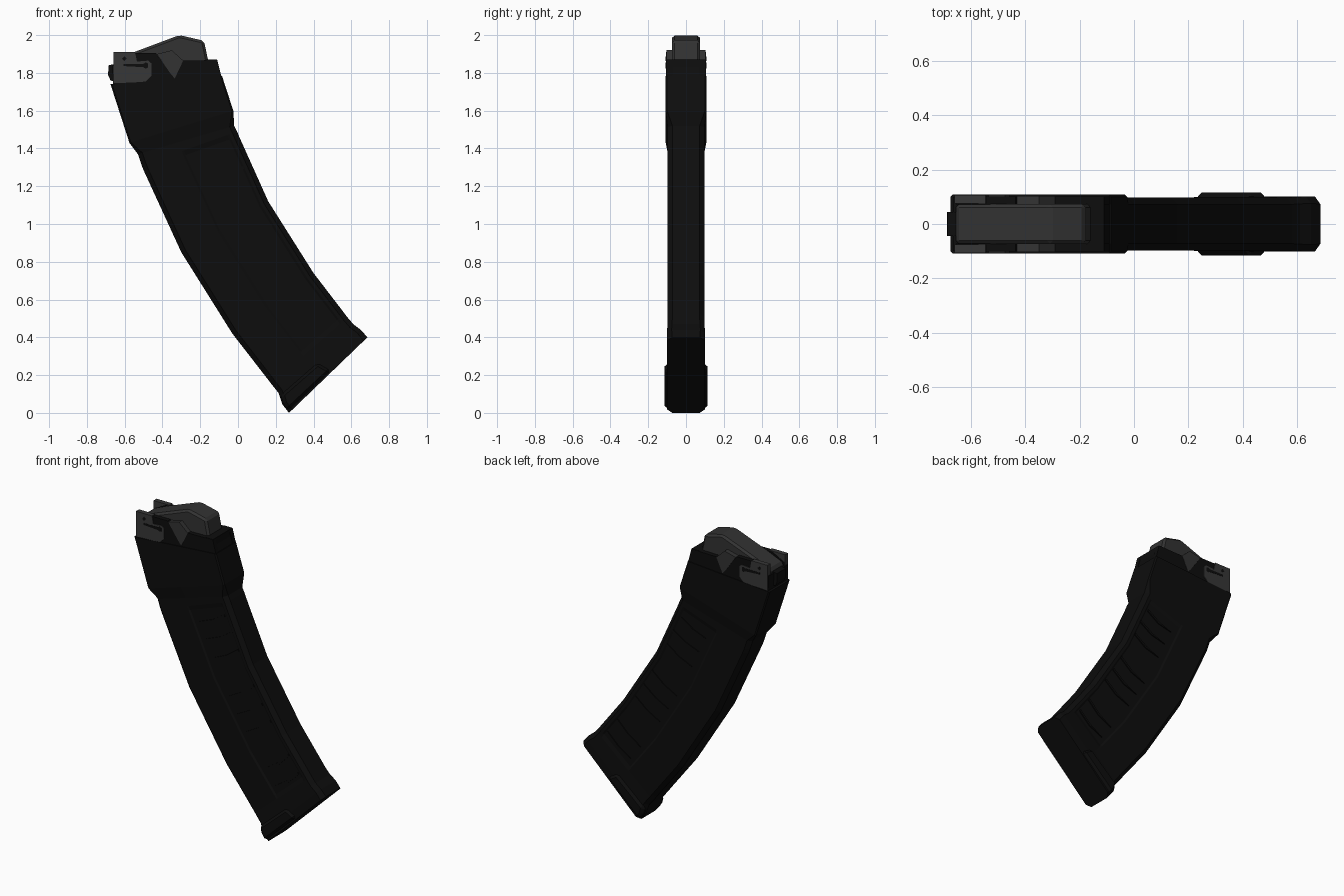
import bpy, bmesh
from mathutils import Vector


def material(name, v):
    m = bpy.data.materials.new(name)
    m.diffuse_color = (v, v, v, 1)
    return m


BLACK = material("black polymer", 0.004)
STEEL = material("grey steel", 0.038)
GREY = material("dark grey polymer", 0.032)


def finish(name, bm, mat, bevel=0):
    bmesh.ops.recalc_face_normals(bm, faces=bm.faces)
    me = bpy.data.meshes.new(name)
    bm.to_mesh(me)
    bm.free()
    me.materials.append(mat)
    ob = bpy.data.objects.new(name, me)
    bpy.context.collection.objects.link(ob)
    if bevel:
        b = ob.modifiers.new("bevel", "BEVEL")
        b.width, b.segments, b.limit_method = bevel, 1, "ANGLE"
    return ob


def prism(name, profile, y0, y1, mat, bevel=0, mirror=False):
    """Extrude an x-z profile from y0 to y1."""
    bm = bmesh.new()
    a = [bm.verts.new((x, y0, z)) for x, z in profile]
    b = [bm.verts.new((x, y1, z)) for x, z in profile]
    bm.faces.new(a)
    bm.faces.new(b[::-1])
    n = len(a)
    for i in range(n):
        j = (i + 1) % n
        bm.faces.new((a[i], a[j], b[j], b[i]))
    ob = finish(name, bm, mat, bevel)
    if mirror:
        ob.modifiers.new("mirror", "MIRROR").use_axis = (False, True, False)
    return ob


def loft(name, stations, mat):
    """Join cross-sections: left point, right point, half width, chamfer, panel depth."""
    bm = bmesh.new()
    rings = []
    for l, r, h, c, p in stations:
        l, r = Vector((l[0], 0, l[1])), Vector((r[0], 0, r[1]))
        e = c / (r - l).length
        side = [(0, h - c), (e, h), (0.42, h), (0.44, h - p),
                (0.9, h - p), (0.92, h), (1 - e, h), (1, h - c)]
        ring = side + [(f, -y) for f, y in reversed(side)]
        rings.append([bm.verts.new(l.lerp(r, f) + Vector((0, y, 0))) for f, y in ring])
    n = len(rings[0])
    for a, b in zip(rings, rings[1:]):
        for i in range(n):
            j = (i + 1) % n
            bm.faces.new((a[i], a[j], b[j], b[i]))
    bm.faces.new(rings[0])
    bm.faces.new(rings[-1])
    return finish(name, bm, mat)


# Curved body with a wide collar, sunken side panels and a flared foot
loft("magazine_body", [
    ((-0.675, 1.74), (-0.085, 1.785), 0.108, 0.008, 0),
    ((-0.575, 1.43), (-0.025, 1.60), 0.108, 0.008, 0),
    ((-0.53, 1.37), (-0.02, 1.52), 0.097, 0.025, 0),
    ((-0.51, 1.31), (-0.005, 1.49), 0.097, 0.025, 0),
    ((-0.50, 1.285), (0.005, 1.465), 0.097, 0.025, 0.006),
    ((-0.30, 0.85), (0.16, 1.12), 0.097, 0.025, 0.006),
    ((-0.03, 0.42), (0.40, 0.74), 0.097, 0.025, 0.006),
    ((0.16, 0.175), (0.565, 0.525), 0.097, 0.025, 0.006),
    ((0.175, 0.155), (0.58, 0.505), 0.097, 0.025, 0),
    ((0.215, 0.105), (0.61, 0.47), 0.099, 0.025, 0),
    ((0.235, 0.045), (0.65, 0.44), 0.101, 0.025, 0),
    ((0.27, 0.0), (0.685, 0.40), 0.101, 0.028, 0),
], BLACK)

# Side bulges on the foot
prism("foot_bulge", [(0.268, 0.008), (0.238, 0.05), (0.225, 0.10), (0.42, 0.27), (0.50, 0.225)],
      -0.115, 0.115, BLACK, 0.02)

# Neck core, side lips and rear catch
prism("neck_core", [(-0.66, 1.72), (-0.665, 1.84), (-0.2, 1.86), (-0.165, 1.87), (-0.11, 1.87),
                    (-0.105, 1.83), (-0.085, 1.77)], -0.1, 0.1, BLACK)
prism("feed_lip", [(-0.655, 1.74), (-0.655, 1.86), (-0.57, 1.905), (-0.435, 1.905),
                   (-0.36, 1.80), (-0.30, 1.865), (-0.11, 1.868), (-0.085, 1.77)],
      0.072, 0.102, BLACK, mirror=True)
prism("rear_catch", [(-0.64, 1.75), (-0.675, 1.76), (-0.688, 1.79), (-0.685, 1.84), (-0.64, 1.85)],
      -0.045, 0.045, BLACK)

# Follower standing up between the lips
prism("follower", [(-0.655, 1.82), (-0.655, 1.865), (-0.55, 1.91), (-0.31, 2.0), (-0.18, 1.97),
                   (-0.157, 1.86), (-0.2, 1.82)], -0.073, 0.073, GREY, 0.013)
prism("follower_side", [(-0.43, 1.90), (-0.36, 1.80), (-0.335, 1.77), (-0.29, 1.865), (-0.35, 1.92)],
      0.06, 0.1035, GREY, mirror=True)

# Steel latch plates with a slot and a pin hole
prism("latch_plate", [(-0.66, 1.91), (-0.545, 1.91), (-0.535, 1.86), (-0.475, 1.865), (-0.458, 1.85),
                      (-0.458, 1.785), (-0.49, 1.752), (-0.66, 1.745)],
      0.075, 0.106, STEEL, mirror=True)
prism("latch_slot", [(-0.605, 1.848), (-0.50, 1.848), (-0.49, 1.856), (-0.477, 1.85), (-0.477, 1.828),
                     (-0.49, 1.822), (-0.50, 1.83), (-0.605, 1.836)],
      0.105, 0.1075, BLACK, mirror=True)
prism("latch_hole", [(-0.615, 1.875), (-0.602, 1.888), (-0.589, 1.875), (-0.602, 1.862)],
      0.105, 0.1075, BLACK, mirror=True)

# Curved grip ribs on both sides
RIBS = [((-0.21, 1.31), (-0.03, 1.395)), ((-0.16, 1.21), (0.03, 1.30)), ((-0.11, 1.10), (0.07, 1.195)),
        ((0.00, 0.88), (0.18, 0.995)), ((0.06, 0.78), (0.24, 0.89)), ((0.12, 0.68), (0.30, 0.795)),
        ((0.26, 0.48), (0.43, 0.61)), ((0.33, 0.385), (0.50, 0.51))]
for i, (a, b) in enumerate(RIBS):
    a, b = Vector(a), Vector(b)
    n = Vector((b.y - a.y, a.x - b.x)).normalized()
    mid = a.lerp(b, 0.5) + n * 0.014
    t = n * 0.007
    prism(f"grip_rib_{i + 1}", [a, mid - t, b - t, b + t, mid + t], 0.088, 0.0975, BLACK, mirror=True)
